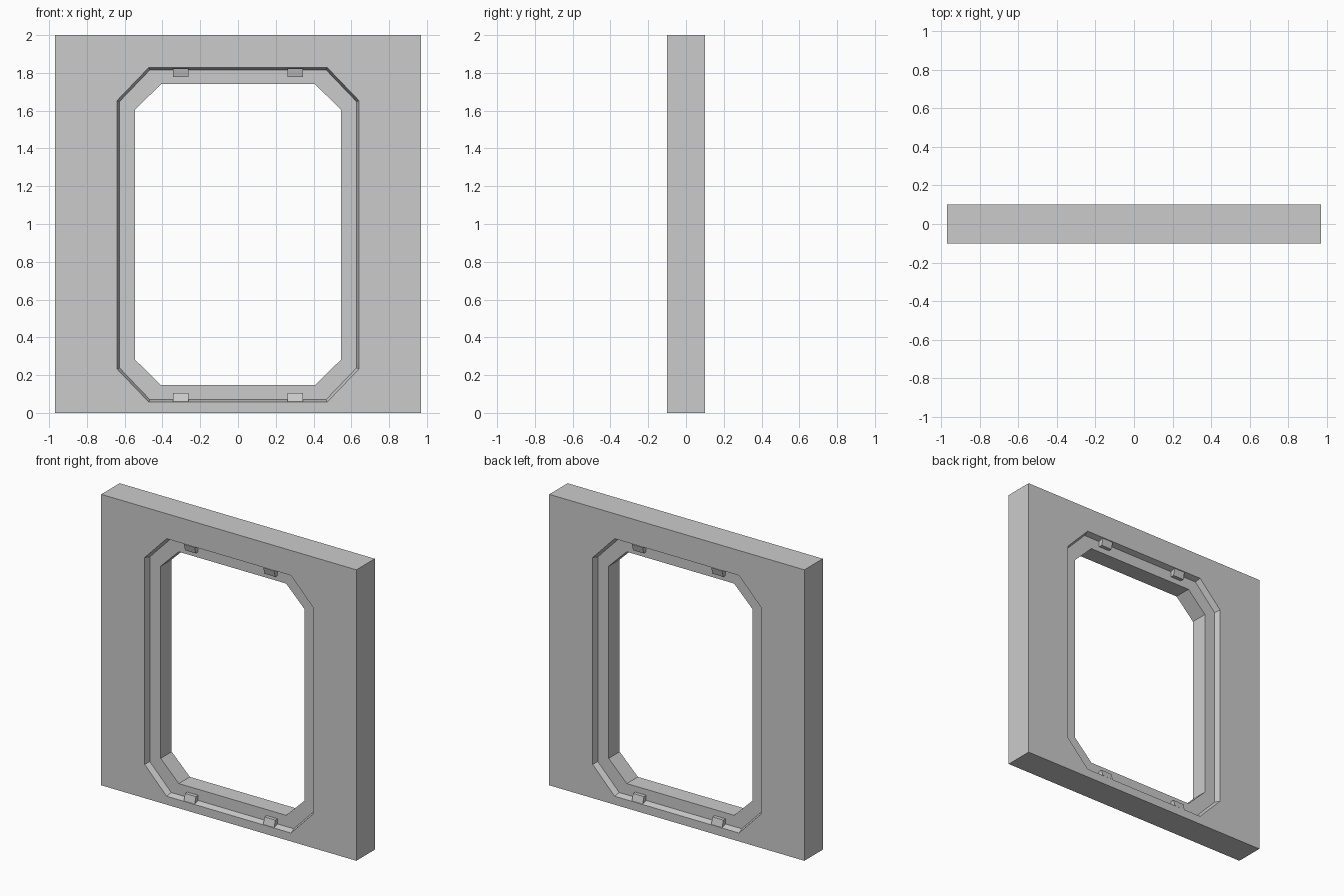
import bpy, bmesh

if "Cube" in bpy.data.objects:
    bpy.data.objects.remove(bpy.data.objects["Cube"])

T = 0.1       # half thickness of the panel
FLOOR = 0.06  # half thickness left under the recess


def make_object(name, bm):
    bmesh.ops.recalc_face_normals(bm, faces=bm.faces)
    mesh = bpy.data.meshes.new(name)
    bm.to_mesh(mesh)
    bm.free()
    obj = bpy.data.objects.new(name, mesh)
    bpy.context.collection.objects.link(obj)
    return obj


def octagon(bm, w, z0, z1, cut_x, cut_z, y):
    """Chamfered rectangle, counter-clockwise from the lower right chamfer."""
    a, b, c, d = w - cut_x, w, z0 + cut_z, z1 - cut_z
    pts = [(a, z0), (b, c), (b, d), (a, z1), (-a, z1), (-b, d), (-b, c), (-a, z0)]
    return [bm.verts.new((x, y, z)) for x, z in pts]


def bridge(bm, r1, r2):
    for i in range(len(r1)):
        j = (i + 1) % len(r1)
        bm.faces.new((r1[i], r1[j], r2[j], r2[i]))


# wall panel: same stepped window recess on both faces
bm = bmesh.new()
rects, holes = [], []
for s in (-1, 1):
    rect = [bm.verts.new((x, s * T, z))
            for x, z in ((0.97, 0), (0.97, 2), (-0.97, 2), (-0.97, 0))]
    rim = octagon(bm, 0.64, 0.058, 1.828, 0.167, 0.174, s * T)
    foot = octagon(bm, 0.628, 0.07, 1.816, 0.162, 0.169, s * FLOOR)
    hole = octagon(bm, 0.546, 0.147, 1.74, 0.138, 0.136, s * FLOOR)
    # flat face around the recess: corner triangles and side quads
    for k in range(4):
        n = (k + 1) % 4
        p, q, r = rim[2 * k], rim[2 * k + 1], rim[(2 * k + 2) % 8]
        bm.faces.new((rect[k], q, p))
        bm.faces.new((rect[k], rect[n], r, q))
    bridge(bm, rim, foot)
    bridge(bm, foot, hole)
    rects.append(rect)
    holes.append(hole)
bridge(bm, *rects)   # outer edges
bridge(bm, *holes)   # window reveal
make_object("wall_panel", bm)

# wedge clips at the top and bottom of each recess
for side, s in (("front", -1), ("back", 1)):
    for level, base, tip in (("bottom", 0.06, 0.106), ("top", 1.824, 1.778)):
        for hand, cx in (("left", -0.302), ("right", 0.302)):
            bm = bmesh.new()
            profile = ((T - 0.002, base), (T - 0.015, tip), (FLOOR, tip), (FLOOR, base))
            ends = [[bm.verts.new((x, s * y, z)) for y, z in profile]
                    for x in (cx - 0.041, cx + 0.041)]
            bridge(bm, *ends)
            for end in ends:
                bm.faces.new(end)
            make_object(f"clip_{side}_{level}_{hand}", bm)
